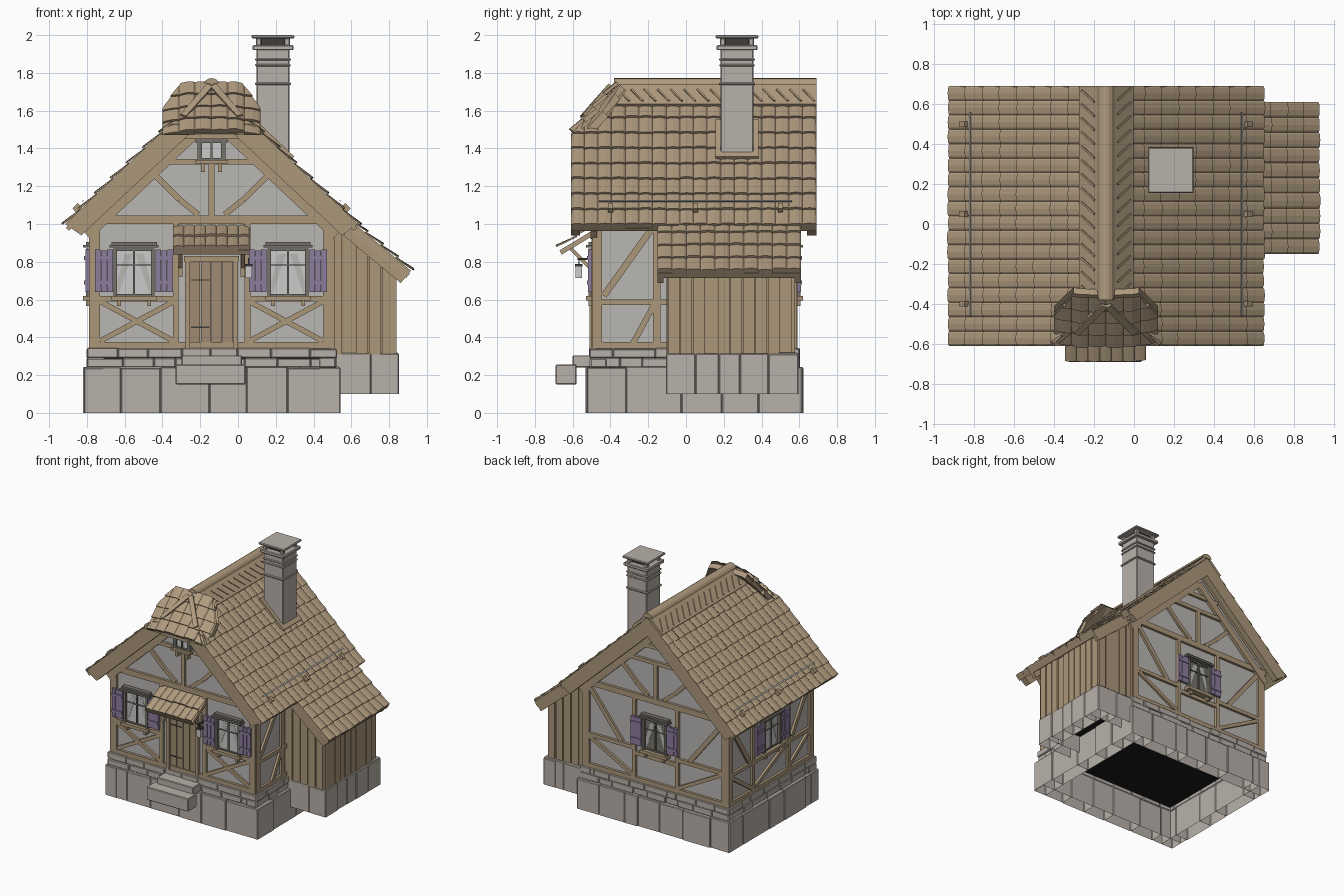
import bpy, bmesh, math, random
from mathutils import Vector as V

random.seed(4)
old = bpy.data.objects.get("Cube")
if old:
    bpy.data.objects.remove(old, do_unlink=True)


def material(name, *rgb):
    m = bpy.data.materials.new(name)
    m.use_nodes = True
    m.diffuse_color = (*rgb, 1)
    m.node_tree.nodes["Principled BSDF"].inputs["Base Color"].default_value = (*rgb, 1)
    return m


TIMBER = material("timber", .41, .31, .195)
TILE = material("roof tile", .43, .325, .21)
PLANK = material("dark plank", .35, .26, .165)
STONE = material("stone", .48, .44, .40)
PLASTER = material("plaster", .49, .475, .455)
PURPLE = material("purple paint", .27, .205, .345)
FRAME = material("grey frame", .18, .17, .145)
GLASS = material("pale glass", .60, .60, .60)
IRON = material("iron", .05, .045, .04)
DARK = material("dark interior", .012, .011, .011)
parts = {}


def part(name, mat):
    return parts.setdefault(name, (bmesh.new(), mat))[0]


# A frame maps (across, up, outward) to space
def plane(origin, across, up):
    o, a, b = V(origin), V(across).normalized(), V(up).normalized()
    n = a.cross(b)
    return lambda u, s, d: o + a * u + b * s + n * d


def prism(bm, pts, f, a, b):
    lo, hi = ([bm.verts.new(f(u, s, d)) for u, s in pts] for d in (a, b))
    n = len(pts)
    faces = [bm.faces.new(lo), bm.faces.new(hi)]
    faces += [bm.faces.new((lo[i], lo[(i + 1) % n], hi[(i + 1) % n], hi[i])) for i in range(n)]
    bmesh.ops.recalc_face_normals(bm, faces=faces)


def rect(bm, f, u0, u1, s0, s1, a, b):
    prism(bm, [(u0, s0), (u1, s0), (u1, s1), (u0, s1)], f, a, b)


def bar(bm, f, p, q, w, a=-.01, b=.018):
    p, q = V(p), V(q)
    d = (q - p).normalized() * w / 2
    n = V((-d.y, d.x))
    prism(bm, [p + n, p - n, q - n, q + n], f, a, b)


def tiles(bm, f, width, length, cols, rows):
    w, h = width / cols, length / rows
    arc = ((0, .012), (.12, .018), (.5, .021), (.88, .018), (1, .012))
    for r in range(rows):
        for c in range(cols):
            j, k = random.uniform(-.004, .004), random.uniform(-.002, .002)
            low = [bm.verts.new(f((c + t) * w, r * h + j, .013 + n + k)) for t, n in arc]
            top = [bm.verts.new(f((c + t) * w, (r + 1.06) * h, n)) for t, n in arc]
            base = [bm.verts.new(f((c + t) * w, r * h + j, -.005)) for t in (1, 0)]
            for i in range(4):
                bm.faces.new((low[i], low[i + 1], top[i + 1], top[i]))
            bm.faces.new(low[::-1] + base[::-1])


def clip(bm, co, no):
    bmesh.ops.bisect_plane(bm, geom=bm.verts[:] + bm.edges[:] + bm.faces[:],
                           plane_co=co, plane_no=no, clear_outer=True)


X, Y, Z = V((1, 0, 0)), V((0, 1, 0)), V((0, 0, 1))
CX = -.14
front, back = plane((CX, -.48, 0), X, Z), plane((CX, .57, 0), -X, Z)
left, right = plane((-.77, .045, 0), -Y, Z), plane((.49, .045, 0), Y, Z)
ground = plane((0, 0, 0), X, Y)
LEN = math.hypot(.73, .77)
roof_l = plane((-.91, .69, .98), -Y, (.77, 0, .73))
roof_r = plane((.63, -.61, .98), Y, (-.77, 0, .73))


# Stone foundation
def blocks(bm, f, u0, u1, z0, z1, n, out):
    cuts = [u0] + [u0 + (u1 - u0) * (i + random.uniform(-.25, .25)) / n for i in range(1, n)] + [u1]
    for a, b in zip(cuts, cuts[1:]):
        rect(bm, f, a, b, z0, z1 - random.uniform(0, .008), -.06, out - random.uniform(0, .01))


base, course = part("foundation_blocks", STONE), part("upper_stone_courses", STONE)
for f, half, n in ((front, .63, 6), (back, .63, 7), (left, .525, 5), (right, .525, 5)):
    blocks(base, f, -half - .045, half + .045, 0, .245, n, .053)
    for z in (.24, .29):
        blocks(course, f, -half - .03, half + .03, z, z + .055, n + 2, .035)
side = plane((.80, .245, 0), Y, Z)
sf, sb = plane((.65, -.06, 0), X, Z), plane((.65, .55, 0), -X, Z)
annex_stone = part("annex_foundation", STONE)
blocks(annex_stone, side, -.35, .35, .10, .32, 5, .055)
for f, s in ((sf, 1), (sb, -1)):
    blocks(annex_stone, f, *sorted((s * -.17, s * .2)), .10, .32, 2, .05)
# The blocks are hollow and open underneath
for bm in (base, annex_stone):
    floor = min(v.co.z for v in bm.verts) + .001
    under = [f for f in bm.faces if all(v.co.z < floor for v in f.verts)]
    bmesh.ops.delete(bm, geom=under, context="FACES_ONLY")
rect(part("floor_underside", DARK), ground, -.74, .46, -.45, .55, .27, .31)
rect(part("annex_floor_underside", DARK), ground, .5, .82, -.08, .56, .24, .28)
steps = part("door_steps", STONE)
rect(steps, ground, -.33, .04, -.69, -.58, .15, .255)
rect(steps, ground, -.30, .02, -.60, -.48, .24, .305)

# Plaster body
walls = part("plaster_walls", PLASTER)
prism(walls, [(-.63, .31), (.63, .31), (.63, 1.07), (0, 1.66), (-.63, 1.07)], front, -1.05, 0)

# Timber framing
wood = part("timber_framing", TIMBER)


def beams(f, *rs):
    for r in rs:
        rect(wood, f, *r, -.01, .02)


for f in (front, back):
    beams(f, (-.64, .64, .34, .375), (-.66, .66, 1.0, 1.045), (-.27, .27, 1.315, 1.345),
          (-.016, .016, 1.04, 1.33), (-.19, .19, 1.44, 1.47))
    for s in (-1, 1):
        beams(f, (s * .64, s * .59, .34, 1.02), (s * .175, s * .205, .37, 1.0), (s * .2, s * .6, .59, .62))
        bar(wood, f, (s * .66, .94), (0, 1.56), .055, b=.025)
        curve = [(s * .30, 1.26), (s * .24, 1.20), (s * .17, 1.13), (s * .07, 1.05)]
        for p, q in zip(curve, curve[1:]):
            bar(wood, f, p, q, .03)
        bar(wood, f, (s * .2, .38), (s * .59, .59), .028)
        if f is front:
            bar(wood, f, (s * .59, .38), (s * .2, .59), .028, b=.014)
        else:
            bar(wood, f, (s * .3, .62), (s * .59, .99), .035)
rect(wood, back, -.18, .18, .55, .58, -.01, .02)
for f in (left, right):
    beams(f, (-.54, .54, .34, .375), (-.54, .54, .98, 1.03), (-.54, .54, .57, .60),
          (-.54, -.49, .34, 1), (.54, .49, .34, 1))
for s in (-1, 1):
    beams(left, (s * .21, s * .24, .37, 1))
    bar(wood, left, (s * .23, .38), (s * .5, .57), .03)
    bar(wood, left, (s * .27, .61), (s * .5, .97), .035)
bar(wood, left, (-.2, .38), (.2, .57), .03)
beams(right, (-.22, -.18, .34, 1))
bar(wood, right, (-.48, .62), (-.23, .97), .035)
bar(wood, right, (-.33, .36), (-.21, .58), .03)


# Windows with shutters
def window(f, u, name, glass):
    frames, sills, shut = part("window_frames", FRAME), part("window_sills", TIMBER), part("shutters", PURPLE)
    rect(part(name, glass), f, u - .1, u + .1, .62, .87, 0, .012)
    for s in (-1, 1):
        rect(frames, f, u + s * .09, u + s * .108, .62, .87, 0, .035)
        rect(sills, f, u + s * .07, u + s * .09, .565, .60, 0, .035)
        for i in range(3):
            a = u + s * (.113 + i * .032)
            rect(shut, f, a, a + s * .03, .64, .865 - .004 * (i % 2), .018, .038)
        for z in (.68, .81):
            rect(shut, f, u + s * .115, u + s * .205, z, z + .02, .035, .045)
        # Gap beside drawn curtains
        prism(part("curtain_shadows", PLASTER), [(u + s * .008, .84), (u + s * .045, .74), (u + s * .08, .632),
                                                 (u + s * .088, .632), (u + s * .088, .70), (u + s * .05, .84)],
              f, .011, .014)
    rect(frames, f, u - .005, u + .005, .62, .87, 0, .022)
    for z, h in ((.615, .015), (.78, .005), (.858, .012)):
        rect(frames, f, u - .1, u + .1, z, z + h, 0, .022)
    rect(frames, f, u - .13, u + .13, .875, .89, 0, .05)
    rect(frames, f, u - .12, u + .12, .89, .905, 0, .035)
    rect(sills, f, u - .12, u + .12, .595, .62, 0, .05)


for f, u, name, g in ((front, -.41, "window_panes", GLASS), (front, .405, "window_panes", GLASS),
                      (back, 0, "back_window_pane", FRAME), (left, 0, "window_panes", GLASS)):
    window(f, u, name, g)
attic = part("attic_window_frame", FRAME)
rect(part("attic_window_pane", GLASS), front, -.055, .055, 1.35, 1.44, .01, .022)
for a, b, c, d in ((-.075, -.05, 1.335, 1.44), (.05, .075, 1.335, 1.44), (-.075, .075, 1.335, 1.35),
                   (-.085, .085, 1.43, 1.45), (-.005, .005, 1.35, 1.44)):
    rect(attic, front, a, b, c, d, 0, .035)
for s in (-1, 1):
    rect(wood, front, s * .035, s * .055, 1.275, 1.335, 0, .04)
rect(wood, front, -.085, .085, 1.32, 1.338, 0, .055)

# Door, canopy and lantern
door = part("door_planks", PLANK)
for i in range(4):
    rect(door, front, -.115 + i * .058, -.061 + i * .058, .345, .80, 0, .012 + .003 * (i % 2))
for s in (-1, 1):
    rect(part("door_frame", TIMBER), front, s * .115, s * .14, .34, .82, 0, .03)
    bar(wood, front, (s * .165, .72), (s * .165, .86), .022, 0, .04)
    bar(wood, plane((CX + s * .165, -.48, 0), -Y, Z), (0, .74), (.13, .87), .018, -.01, .01)
rect(part("door_frame", TIMBER), front, -.145, .145, .80, .83, 0, .035)
for z in (.45, .70):
    rect(part("door_hinges", IRON), front, -.11, -.01, z, z + .007, .01, .018)
canopy = part("door_canopy_tiles", TILE)
cf = plane((-.345, -.67, .86), X, (0, .19, .115))
tiles(canopy, cf, .405, .222, 7, 2)
rect(canopy, cf, 0, .405, 0, .222, -.025, 0)
rect(part("lantern_glass", GLASS), ground, .04, .075, -.585, -.55, .715, .775)
rect(part("lantern_cap", IRON), ground, .037, .078, -.588, -.547, .775, .787)
rect(part("lantern_cap", IRON), ground, .053, .061, -.575, -.48, .81, .82)
rect(part("lantern_cap", IRON), ground, .054, .06, -.57, -.564, .787, .815)

# Annex boards under a lean-to roof continuing the main slope
prism(part("annex_core", PLANK), [(.62, .3), (.965, .3), (.965, .755), (.62, 1.03)], front, -1.04, -.39)
board = part("annex_boards", TIMBER)
for i in range(10):
    a = -.34 + i * .0662
    rect(board, side, a, a + .06, .31, .76, .0, .028 + random.uniform(0, .012))
for f, s, out in ((sf, 1, .033), (sb, -1, .015)):
    for i in range(5):
        a, b = -.16 + i * .068, -.099 + i * .068
        top = [.905 - .83 * t for t in (a, b)]
        prism(board, [(s * a, .31), (s * b, .31), (s * b, top[1]), (s * a, top[0])], f, 0,
              out + random.uniform(0, .012))
af = plane((.91, -.15, .738), Y, (-.36, 0, .30))
annex_roof = part("annex_roof_tiles", TILE)
tiles(annex_roof, af, .76, .42, 10, 4)
rect(annex_roof, af, 0, .76, 0, .42, -.03, 0)
for u in (0, .73):
    rect(part("annex_verge_boards", TIMBER), af, u, u + .03, .005, .40, -.07, .015)

# Main roof
deck, skin = part("roof_deck", TIMBER), part("roof_tiles", TILE)
ridge, rail = part("ridge_covering", TILE), part("snow_rail", GLASS)
for f in (roof_l, roof_r):
    tiles(skin, f, 1.3, LEN, 18, 9)
    rect(deck, f, 0, 1.3, 0, LEN, -.022, 0)
    u0 = 0 if f is roof_l else .23
    rect(ridge, f, u0, u0 + 1.07, LEN - .15, LEN, .02, .04)
    for i in range(15):
        u, d = u0 + .02 + i * .07, .06 if f is roof_l else -.06
        bar(ridge, f, (u + .03 - d / 2, LEN - .13), (u + .03 + d / 2, LEN - .04), .01, .035, .046)
    s = 1 if f is roof_r else -1
    mid = .66 if s > 0 else .64
    rect(rail, f, mid - .51, mid + .51, .158, .168, .04, .044)
    for k in (-.45, 0, .45):
        rect(part("rail_brackets", TIMBER), f, mid + k - .014, mid + k + .014, .095, .135, .02, .052)
    # Verge boards cover the tile ends
    for a, b in ((.08, .13), (-1.17, -1.12)):
        prism(deck, [(s * .775, 1.0), (0, 1.735), (0, 1.585), (s * .69, .94)], front, a, b)
arc = [(.042 * math.cos(math.pi * i / 8), 1.735 + .037 * math.sin(math.pi * i / 8)) for i in range(9)]
prism(ridge, arc, front, -1.17, -.1)

# Clipped front gable with its tiled hood
hip_n = V((0, -.736, .677))
for bm in (walls, wood, deck, skin):
    clip(bm, V((0, -.61, 1.475)), hip_n)
hood = part("front_hood", TILE)
hf = plane((CX - .26, -.595, 1.48), X, (0, .677, .736))
tiles(hood, hf, .52, .35, 6, 4)
for i in range(8):
    rect(hood, hf, i * .065, i * .065 + .065, 0, .355, -.04, 0)
for s in (-1, 1):
    bar(hood, hf, (.26 + s * .01, .31), (.26 + s * .15, .1), .035, .015, .042)
    clip(hood, hf(.26 + s * .26, .19, 0), hf(s * .86, .5, 0) - hf(0, 0, 0))
for v in hood.verts:
    v.co -= hip_n * max(0, abs(v.co.x - CX) - .12) * .25
rect(wood, front, -.2, .2, 1.45, 1.485, .02, .11)

# Chimney
chimney = part("chimney", STONE)


def slab(bm, h, z0, z1):
    rect(bm, ground, .185 - h, .185 + h, .27 - h, .27 + h, z0, z1)


for h, z0, z1 in ((.087, 1.2, 1.93), (.096, 1.735, 1.75), (.095, 1.835, 1.847), (.095, 1.865, 1.877),
                  (.108, 1.92, 1.947), (.114, 1.983, 2.0)):
    slab(chimney, h, z0, z1)
slab(part("chimney_vent", IRON), .065, 1.94, 1.985)
for x in (.11, .26):
    for y in (.195, .345):
        rect(chimney, ground, x - .015, x + .015, y - .015, y + .015, 1.94, 1.985)
rect(part("chimney_flashing", TILE), roof_r, .765, .995, .50, .79, .02, .045)

for name, (bm, mat) in parts.items():
    mesh = bpy.data.meshes.new(name)
    bm.to_mesh(mesh)
    bm.free()
    mesh.materials.append(mat)
    ob = bpy.data.objects.new(name, mesh)
    bpy.context.collection.objects.link(ob)
    if mat is STONE:
        bev = ob.modifiers.new("worn_edges", "BEVEL")
        bev.width, bev.segments = .005, 1
